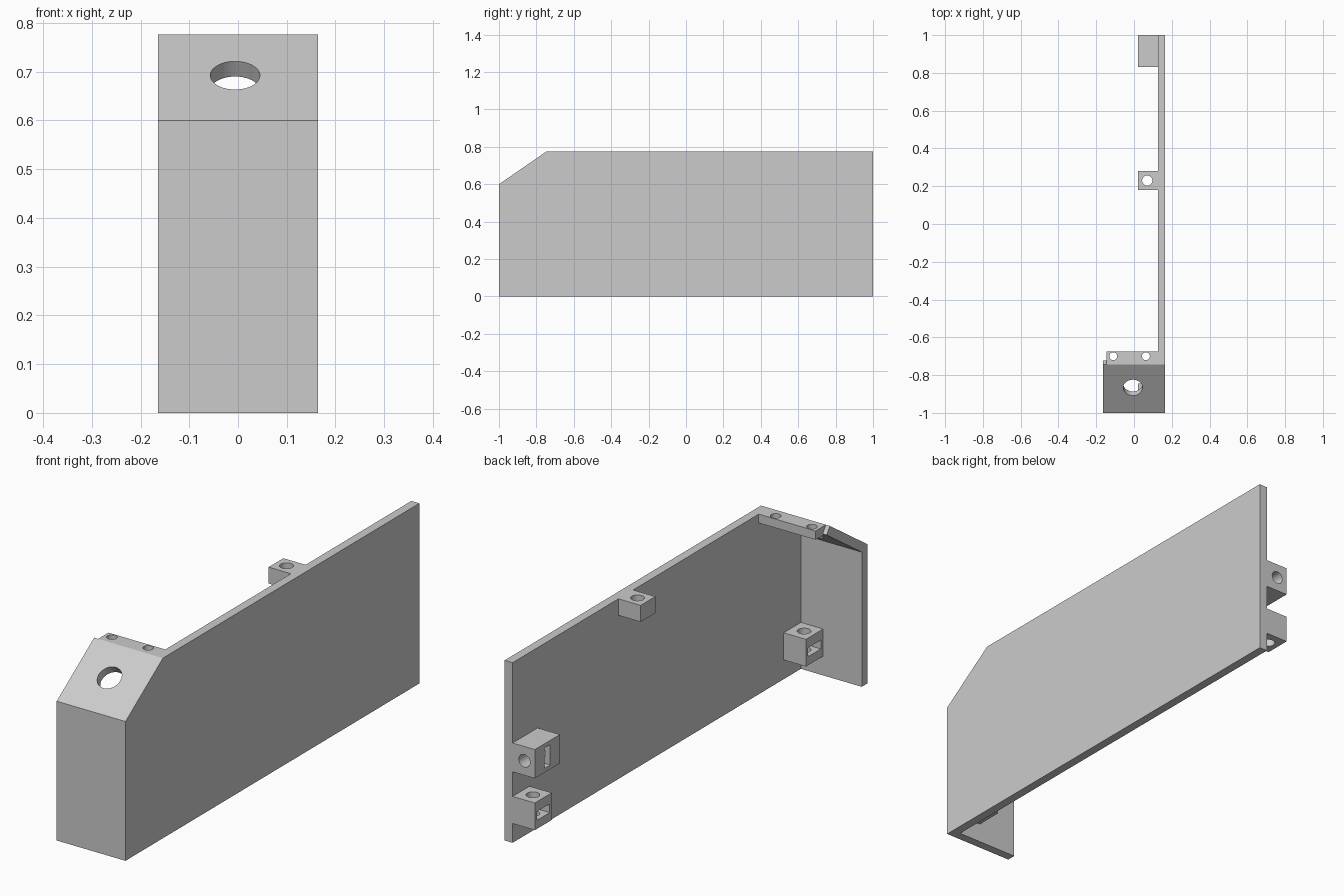
import bpy, bmesh, math
from mathutils import Matrix, Vector

default = bpy.data.objects.get("Cube")
if default:
    bpy.data.objects.remove(default, do_unlink=True)

grey = bpy.data.materials.new("plain grey")
grey.use_nodes = True
COLOUR = (0.6, 0.6, 0.6, 1)
grey.diffuse_color = COLOUR
grey.node_tree.nodes["Principled BSDF"].inputs["Base Color"].default_value = COLOUR

HALF = 0.164           # half width of the whole corner
INNER = 0.126          # inner face of the side wall
THICK = HALF - INNER
TOP = 0.776
LUG = 0.02             # free face of the screw lugs
SLOPE = math.atan2(TOP - 0.6, 0.255)


def finish(name, bm):
    bmesh.ops.recalc_face_normals(bm, faces=bm.faces)
    mesh = bpy.data.meshes.new(name)
    bm.to_mesh(mesh)
    bm.free()
    obj = bpy.data.objects.new(name, mesh)
    bpy.context.collection.objects.link(obj)
    mesh.materials.append(grey)
    return obj


def extrude_x(name, profile, x0, x1):
    """Solid with a (y, z) profile running from x0 to x1."""
    bm = bmesh.new()
    face = bm.faces.new([bm.verts.new((x0, y, z)) for y, z in profile])
    out = bmesh.ops.extrude_face_region(bm, geom=[face])
    moved = [v for v in out["geom"] if isinstance(v, bmesh.types.BMVert)]
    bmesh.ops.translate(bm, verts=moved, vec=(x1 - x0, 0, 0))
    return finish(name, bm)


def box(name, x, y, z):
    return extrude_x(name, [(y[0], z[0]), (y[1], z[0]), (y[1], z[1]), (y[0], z[1])], *x)


def drill(centre, radius, tilt=0.0, depth=0.5):
    bm = bmesh.new()
    bmesh.ops.create_cone(bm, cap_ends=True, segments=40, radius1=radius, radius2=radius, depth=depth,
                          matrix=Matrix.Translation(Vector(centre)) @ Matrix.Rotation(tilt, 4, "X"))
    return finish("cutter", bm)


def cut(obj, *cutters):
    bpy.context.view_layer.objects.active = obj
    for cutter in cutters:
        mod = obj.modifiers.new("cut", "BOOLEAN")
        mod.operation = "DIFFERENCE"
        mod.solver = "EXACT"
        mod.object = cutter
        bpy.ops.object.modifier_apply(modifier=mod.name)
        bpy.data.objects.remove(cutter, do_unlink=True)


# Long side wall with the clipped front corner
side_wall = extrude_x("side_wall", [(-1, 0), (1, 0), (1, TOP), (-0.745, TOP), (-1, 0.6)], INNER, HALF)

# Front wall folding back into the sloped panel
ny, nz = THICK * math.sin(SLOPE), -THICK * math.cos(SLOPE)
end = (-0.745 + ny, TOP + nz)
bend_z = 0.6 + nz + (THICK - ny) * math.tan(SLOPE)
front_panel = extrude_x("front_panel", [(-1, 0), (-1, 0.6), (-0.745, TOP), end,
                                        (THICK - 1, bend_z), (THICK - 1, 0)], -HALF, INNER)
cut(front_panel, drill((-0.006, -0.866, 0.692), 0.051, SLOPE, 0.2))

# Top flange behind the slope, with two screw holes
low = TOP - THICK
under_y = end[0] - (end[1] - low) / math.tan(SLOPE)
top_flange = extrude_x("top_flange", [(-0.745, TOP), (-0.675, TOP), (-0.675, low), (under_y, low), end],
                       -0.145, INNER)
cut(top_flange, *[drill((x, -0.7, TOP), 0.021, depth=0.3) for x in (-0.11, 0.063)])

# Upper middle lug
middle_lug = box("middle_lug", (LUG, INNER), (0.18, 0.28), (0.705, TOP))
cut(middle_lug, drill((0.07, 0.23, TOP), 0.027))

# Lower lugs: vertical screw hole and a horizontal nut slot
for name, y0, y1 in (("front_lower_lug", THICK - 1, -0.845), ("back_lower_lug", 0.885, 1)):
    mid = (y0 + y1) / 2
    lug = box(name, (LUG, INNER), (y0, y1), (0.083, 0.2))
    cut(lug, drill((0.07, mid, 0.14), 0.027),
        box("cutter", (0, 0.112), (mid - 0.043, mid + 0.043), (0.12, 0.158)))

# Back lug: screw hole from behind and an upright nut slot
back_lug = box("back_upper_lug", (LUG, INNER), (0.83, 1), (0.306, 0.43))
cut(back_lug, drill((0.07, 0.92, 0.368), 0.027, math.pi / 2),
    box("cutter", (0, 0.112), (0.896, 0.934), (0.324, 0.412)))

# Smooth hole walls, crisp edges elsewhere
parts = [o for o in bpy.context.collection.objects if o.type == "MESH" and grey.name in o.data.materials]
bpy.ops.object.select_all(action="DESELECT")
for part in parts:
    part.select_set(True)
bpy.context.view_layer.objects.active = side_wall
bpy.ops.object.shade_smooth_by_angle(angle=math.radians(30))
